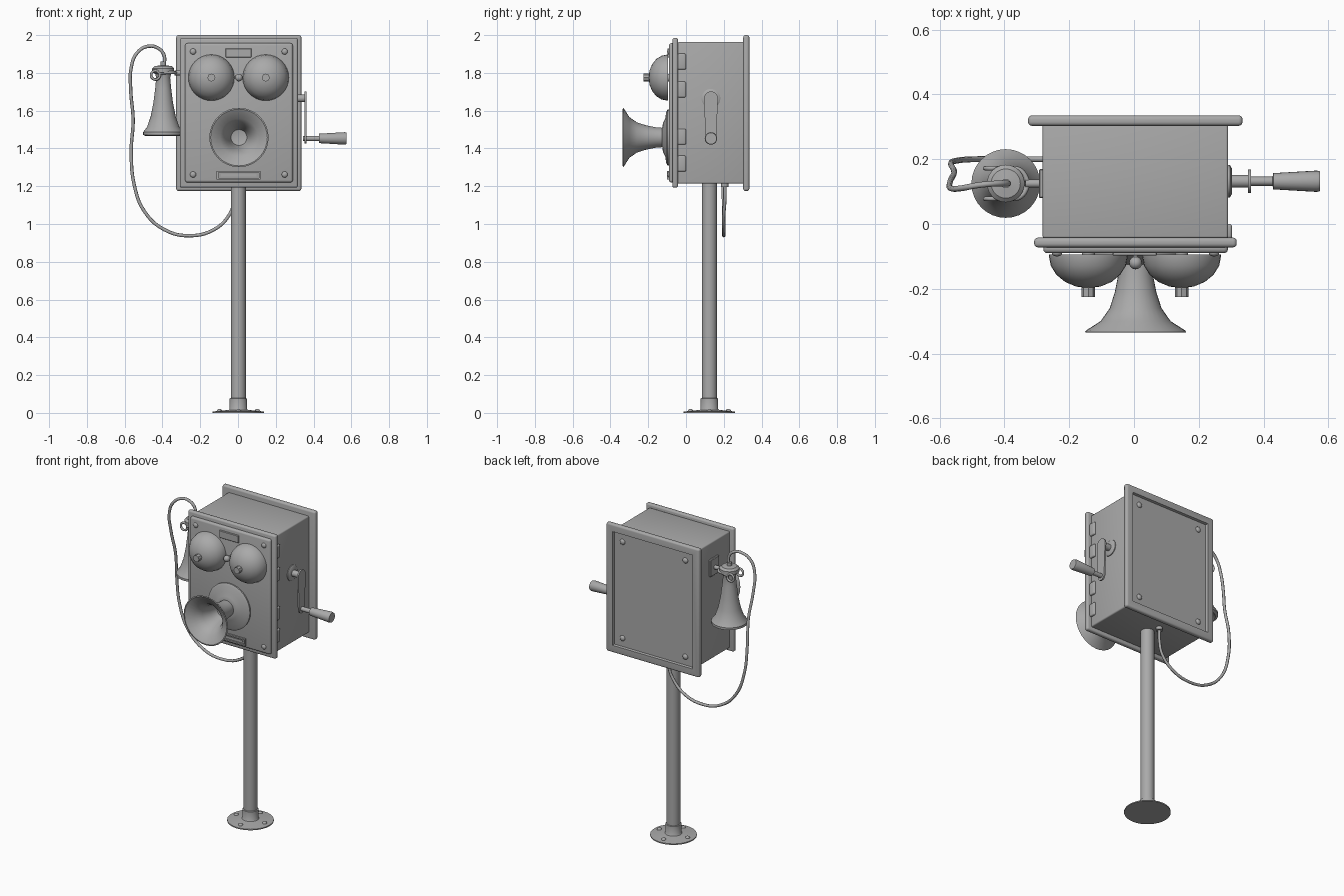
import bpy, bmesh, math
from mathutils import Vector, Matrix

if "Cube" in bpy.data.objects:
    bpy.data.objects.remove(bpy.data.objects["Cube"])

metal = bpy.data.materials.new("grey_metal")
metal.diffuse_color = (0.4, 0.4, 0.4, 1)
metal.use_nodes = True
metal.node_tree.nodes["Principled BSDF"].inputs["Base Color"].default_value = metal.diffuse_color


def finish(name, bm, angle=35):
    bmesh.ops.recalc_face_normals(bm, faces=bm.faces)
    me = bpy.data.meshes.new(name)
    bm.to_mesh(me)
    bm.free()
    ob = bpy.data.objects.new(name, me)
    bpy.context.collection.objects.link(ob)
    me.materials.append(metal)
    bpy.ops.object.select_all(action='DESELECT')
    ob.select_set(True)
    bpy.context.view_layer.objects.active = ob
    bpy.ops.object.shade_smooth_by_angle(angle=math.radians(angle))
    return ob


def box(name, x, y, z, bevel=0.0, seg=3, recess=None):
    """Box from (min, max) ranges; recess = (border, depth) sinks the +y face."""
    bm = bmesh.new()
    bmesh.ops.create_cube(bm, size=1)
    for v in bm.verts:
        v.co = [r[0] if c < 0 else r[1] for c, r in zip(v.co, (x, y, z))]
    if bevel:
        bmesh.ops.bevel(bm, geom=bm.edges[:], offset=bevel, segments=seg,
                        affect='EDGES', profile=0.5)
    if recess:
        bm.faces.ensure_lookup_table()
        back = max(bm.faces, key=lambda f: f.calc_center_median().y + f.calc_area())
        bm.normal_update()
        bmesh.ops.inset_region(bm, faces=[back], thickness=recess[0])
        bmesh.ops.inset_region(bm, faces=[back], thickness=0.004, depth=-recess[1])
    return finish(name, bm)


def lathe(name, profile, origin, axis='Z', steps=32):
    """Revolve (radius, height) points round the given axis."""
    bm = bmesh.new()
    rings = []
    for r, h in profile:
        if r < 1e-5:
            rings.append([bm.verts.new((0, 0, h))] * steps)
        else:
            rings.append([bm.verts.new((r * math.cos(a), r * math.sin(a), h))
                          for a in (2 * math.pi * i / steps for i in range(steps))])
    for lo, hi in zip(rings, rings[1:]):
        for i in range(steps):
            j = (i + 1) % steps
            quad = list(dict.fromkeys((lo[i], lo[j], hi[j], hi[i])))
            if len(quad) > 2:
                bm.faces.new(quad)
    rot = {'Z': Matrix(), 'X': Matrix.Rotation(math.pi / 2, 4, 'Y'),
           '-X': Matrix.Rotation(-math.pi / 2, 4, 'Y'),
           '-Y': Matrix.Rotation(math.pi / 2, 4, 'X'),
           'Y': Matrix.Rotation(-math.pi / 2, 4, 'X')}[axis]
    bm.transform(Matrix.Translation(origin) @ rot)
    return finish(name, bm)


def rod(name, r, h0, h1, origin, axis='Z', steps=24):
    return lathe(name, [(0, h0), (r, h0), (r, h1), (0, h1)], origin, axis, steps)


def dome(name, r, h, origin, axis, steps=16):
    pts = [(r * math.cos(a), h * math.sin(a)) for a in (math.pi / 2 * i / 5 for i in range(6))]
    pts[-1] = (0, h)
    return lathe(name, [(0, -0.004), (r, -0.004)] + pts, origin, axis, steps)


def tube(name, pts, radius, cyclic=False):
    """Round wire through the points, converted to mesh."""
    cu = bpy.data.curves.new(name, 'CURVE')
    cu.dimensions = '3D'
    cu.bevel_depth, cu.bevel_resolution = radius, 2
    cu.resolution_u, cu.use_fill_caps = 5, True
    sp = cu.splines.new('BEZIER')
    sp.bezier_points.add(len(pts) - 1)
    for bp, p in zip(sp.bezier_points, pts):
        bp.co = p
        bp.handle_left_type = bp.handle_right_type = 'AUTO'
    sp.use_cyclic_u = cyclic
    ob = bpy.data.objects.new(name, cu)
    bpy.context.collection.objects.link(ob)
    bpy.ops.object.select_all(action='DESELECT')
    ob.select_set(True)
    bpy.context.view_layer.objects.active = ob
    bpy.ops.object.convert(target='MESH')
    ob = bpy.context.object
    ob.data.materials.clear()
    ob.data.materials.append(metal)
    bpy.ops.object.shade_smooth_by_angle(angle=math.radians(50))


CX = 0.005

# Cabinet: body, recessed back plate, stepped front door
box("cabinet_body", (-0.282, 0.291), (-0.045, 0.315), (1.214, 1.963), 0.008)
box("back_plate", (-0.327, 0.335), (0.303, 0.335), (1.175, 2.0), 0.012, 4, (0.05, 0.016))
box("front_door", (-0.308, 0.317), (-0.072, -0.042), (1.192, 1.985), 0.011)
box("front_panel", (-0.28, 0.29), (-0.09, -0.06), (1.22, 1.957), 0.012)

# Corner screws front and back
for x in (-0.238, 0.247):
    for z in (1.262, 1.913):
        dome("front_screw", 0.016, 0.01, (x, -0.09, z), '-Y')
        dome("back_screw", 0.018, 0.012, (x * 0.92, 0.319, 1.5875 + (z - 1.5875) * 0.95), 'Y')

# Top plaque and framed coin slot
box("top_plaque", (-0.066, 0.071), (-0.098, -0.085), (1.882, 1.93), 0.003, 1)
for z in (1.235, 1.272):
    box("slot_frame", (-0.113, 0.12), (-0.1, -0.085), (z, z + 0.009))
for x in (-0.113, 0.111):
    box("slot_frame_side", (x, x + 0.009), (-0.1, -0.085), (1.235, 1.281))
box("slot_bar", (-0.09, 0.097), (-0.094, -0.085), (1.252, 1.264))

# Hinge knuckles on the right side
for z in (1.86, 1.712, 1.462, 1.32):
    box("hinge", (0.28, 0.303), (-0.045, 0.0), (z - 0.042, z + 0.042), 0.008)

# Twin bells with posts, knobs and the clapper
for x in (-0.141, 0.147):
    o = (x, -0.098, 1.775)
    dome("bell", 0.122, 0.1, o, '-Y', 32)
    rod("bell_post", 0.02, -0.015, 0.01, o, '-Y')
    rod("bell_knob", 0.021, 0.09, 0.127, o, '-Y', 8)
rod("clapper_rod", 0.008, 0, 0.03, (CX, -0.085, 1.775), '-Y', 12)
lathe("clapper_ball", [(0.02 * math.sin(math.pi * i / 8), -0.02 * math.cos(math.pi * i / 8))
                       for i in range(9)], (CX, -0.12, 1.775), 'Z', 16)

# Mouthpiece: round mount and hollow horn
lathe("mouthpiece_mount", [(0, 0.08), (0.148, 0.08), (0.148, 0.098), (0.135, 0.105),
                           (0.1, 0.11), (0.075, 0.122), (0.05, 0.126), (0, 0.126)],
      (CX, 0, 1.458), '-Y')
lathe("mouthpiece_horn", [(0.05, 0.11), (0.054, 0.16), (0.064, 0.21), (0.08, 0.26),
                          (0.108, 0.3), (0.152, 0.328), (0.157, 0.334), (0.15, 0.335),
                          (0.1, 0.306), (0.072, 0.265), (0.055, 0.21), (0.042, 0.16), (0, 0.15)],
      (CX, 0, 1.458), '-Y')

# Crank: wall flange, shaft, tapered arm, handle
hub = (0, 0.132, 1.665)
grip = (0, 0.132, 1.453)
lathe("crank_flange", [(0, 0.285), (0.05, 0.285), (0.05, 0.296), (0.04, 0.302), (0, 0.302)], hub, 'X')
rod("crank_shaft", 0.02, 0.29, 0.362, hub, 'X')
bm = bmesh.new()
outline = []
for (c, r, a0) in ((hub, 0.037, 0), (grip, 0.028, math.pi)):
    for i in range(11):
        a = a0 + math.pi * i / 10
        outline.append(bm.verts.new((0.352, c[1] + r * math.cos(a), c[2] + r * math.sin(a))))
arm = bm.faces.new(outline)
ext = bmesh.ops.extrude_face_region(bm, geom=[arm])
bmesh.ops.translate(bm, vec=(0.01, 0, 0), verts=[v for v in ext['geom'] if isinstance(v, bmesh.types.BMVert)])
finish("crank_arm", bm)
lathe("crank_handle", [(0, 0.345), (0.014, 0.345), (0.014, 0.428), (0.025, 0.43), (0.033, 0.565),
                       (0.03, 0.575), (0, 0.575)], grip, 'X', 20)

# Pole with floor flange and bolts
PX, PY = 0.002, 0.124
rod("pole", 0.04, 0.02, 1.22, (PX, PY, 0), steps=32)
lathe("pole_base", [(0, 0), (0.136, 0), (0.136, 0.007), (0.05, 0.016), (0.046, 0.022),
                    (0.046, 0.076), (0.04, 0.078)], (PX, PY, 0))
for i in range(4):
    a = math.pi / 2 * i
    dome("base_bolt", 0.014, 0.011, (PX + 0.1 * math.cos(a), PY + 0.1 * math.sin(a), 0.01), 'Z', 12)

# Receiver hanging on the left
RX, RY = -0.396, 0.125
lathe("receiver", [(0, 1.48), (0.075, 1.475), (0.09, 1.465), (0.106, 1.472), (0.106, 1.486),
                   (0.085, 1.515), (0.066, 1.57), (0.052, 1.64), (0.042, 1.72), (0.037, 1.775),
                   (0.042, 1.795), (0.058, 1.802), (0.058, 1.824), (0.045, 1.836), (0.014, 1.84),
                   (0.014, 1.86), (0, 1.86)], (RX, RY, 0))

# Hook: wall plate, arm, two prongs ending in rings
box("hook_plate", (-0.294, -0.278), (0.08, 0.17), (1.75, 1.86), 0.004, 1)
rod("hook_arm", 0.013, 0.28, 0.335, (0, RY, 1.8), '-X', 16)
for s in (-1, 1):
    tube("hook_prong", [(-0.325, RY, 1.8), (-0.35, RY + 0.04 * s, 1.802),
                        (-0.39, RY + 0.047 * s, 1.8), (-0.415, RY + 0.047 * s, 1.795)], 0.008)
    tube("hook_ring", [(-0.437 + 0.023 * math.cos(a), RY + 0.047 * s, 1.788 + 0.023 * math.sin(a))
                       for a in (math.pi / 4 * i for i in range(8))], 0.007, True)

# Cord from the receiver down to the underside of the cabinet
tube("cord", [(-0.389, 0.125, 1.85), (-0.392, 0.125, 1.895), (-0.425, 0.125, 1.932),
              (-0.48, 0.12, 1.94), (-0.535, 0.11, 1.905), (-0.565, 0.11, 1.83),
              (-0.568, 0.13, 1.71), (-0.555, 0.16, 1.55), (-0.565, 0.185, 1.39),
              (-0.55, 0.195, 1.21), (-0.495, 0.2, 1.066), (-0.39, 0.2, 0.97),
              (-0.257, 0.2, 0.938), (-0.124, 0.2, 0.972), (-0.045, 0.2, 1.05),
              (-0.022, 0.205, 1.12), (-0.02, 0.205, 1.22)], 0.009)
rod("cord_socket", 0.02, 1.195, 1.22, (-0.02, 0.205, 0), steps=16)
